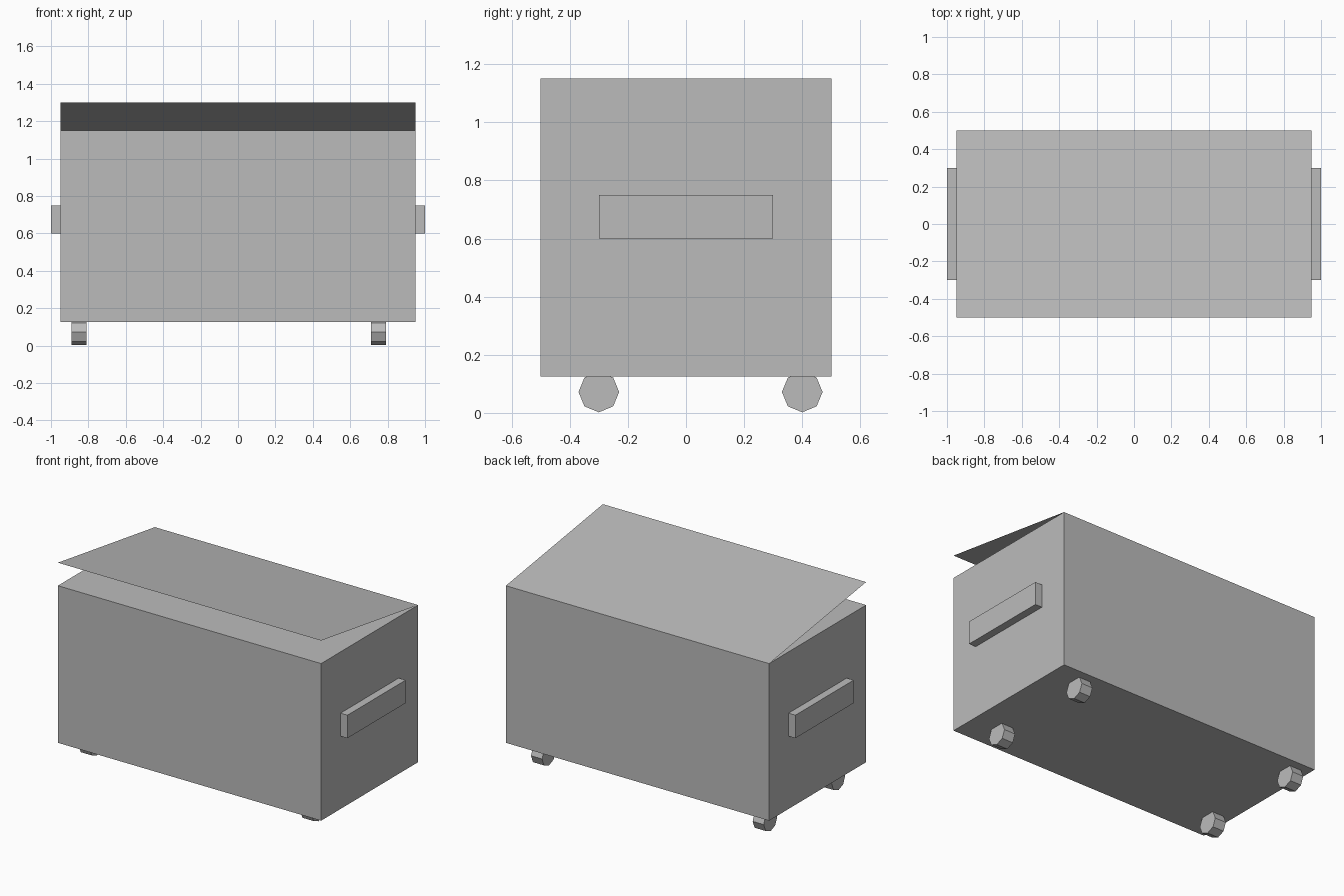
import bpy
import math

if "Cube" in bpy.data.objects:
    bpy.data.objects.remove(bpy.data.objects["Cube"])

# One plain grey for the whole bin
grey = bpy.data.materials.new("plain_grey")
grey.diffuse_color = (0.5, 0.5, 0.5, 1.0)
grey.use_nodes = True
grey.node_tree.nodes["Principled BSDF"].inputs["Base Color"].default_value = grey.diffuse_color


def finish(obj, name):
    obj.name = name
    obj.data.name = name
    obj.data.materials.append(grey)
    return obj


def box(name, lo, hi):
    centre = [(a + b) / 2 for a, b in zip(lo, hi)]
    bpy.ops.mesh.primitive_cube_add(size=1, location=centre)
    obj = bpy.context.object
    obj.scale = [b - a for a, b in zip(lo, hi)]
    bpy.ops.object.transform_apply(location=False, rotation=False, scale=True)
    return finish(obj, name)


# Container
box("bin_body", (-0.95, -0.5, 0.125), (0.95, 0.5, 1.15))

# Thin lid sheet, hinged at the back edge and propped open at the front
lid = bpy.data.meshes.new("lid")
lid.from_pydata([(-0.95, -0.5, 1.3), (0.95, -0.5, 1.3),
                 (0.95, 0.5, 1.15), (-0.95, 0.5, 1.15)], [], [(0, 1, 2, 3)])
lid_obj = bpy.data.objects.new("lid", lid)
bpy.context.collection.objects.link(lid_obj)
finish(lid_obj, "lid")

# Side handles
box("left_handle", (-1.0, -0.3, 0.6), (-0.95, 0.3, 0.75))
box("right_handle", (0.95, -0.3, 0.6), (1.0, 0.3, 0.75))

# Eight-sided wheels with a corner touching the ground
for side, x in (("left", -0.85), ("right", 0.75)):
    for end, y in (("front", -0.3), ("back", 0.4)):
        bpy.ops.mesh.primitive_cylinder_add(
            vertices=8, radius=0.07, depth=0.08,
            location=(x, y, 0.072), rotation=(0, math.pi / 2, 0))
        finish(bpy.context.object, f"{end}_{side}_wheel")
